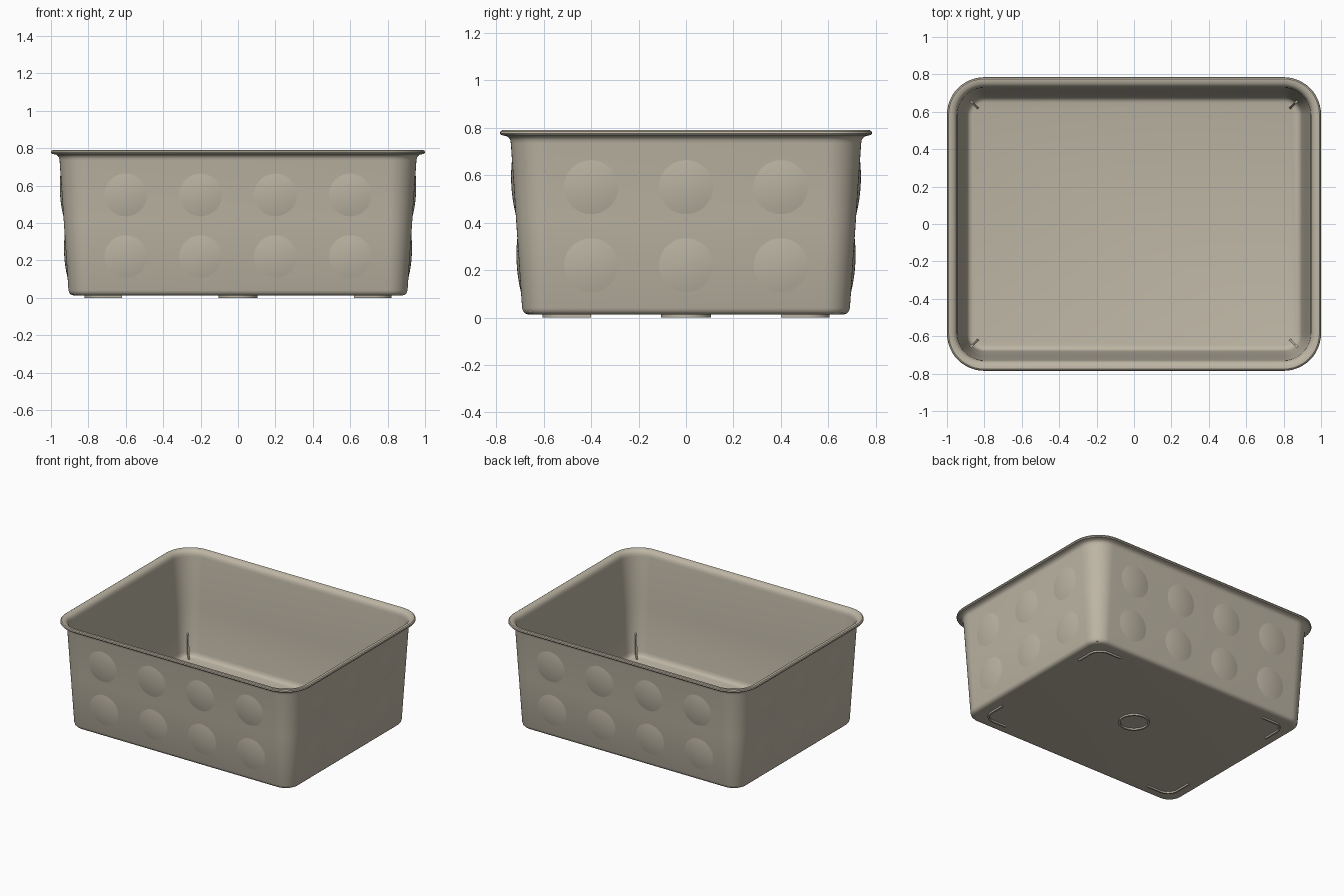
import bpy, bmesh, math
from mathutils import Matrix, Vector

if "Cube" in bpy.data.objects:
    bpy.data.objects.remove(bpy.data.objects["Cube"])

mat = bpy.data.materials.new("warm grey plastic")
mat.diffuse_color = (0.51, 0.465, 0.375, 1)
mat.use_nodes = True
mat.node_tree.nodes["Principled BSDF"].inputs["Base Color"].default_value = mat.diffuse_color

HX, HY, R = 1.0, 0.785, 0.2   # rim half sizes and corner radius


def finish(name, bm, angle=40):
    bmesh.ops.recalc_face_normals(bm, faces=bm.faces)
    me = bpy.data.meshes.new(name)
    bm.to_mesh(me)
    bm.free()
    me.materials.append(mat)
    ob = bpy.data.objects.new(name, me)
    bpy.context.collection.objects.link(ob)
    bpy.ops.object.select_all(action='DESELECT')
    ob.select_set(True)
    bpy.context.view_layer.objects.active = ob
    bpy.ops.object.shade_smooth_by_angle(angle=math.radians(angle))
    return ob


def rounded_rect(d, n=12):
    """Outline inset by d from the rim."""
    r = R - d
    cx, cy = HX - R, HY - R
    pts = []
    for q, (sx, sy) in enumerate([(1, 1), (-1, 1), (-1, -1), (1, -1)]):
        for i in range(n + 1):
            a = math.pi / 2 * (q + i / n)
            pts.append((sx * cx + r * math.cos(a), sy * cy + r * math.sin(a)))
    return pts


# Tub shell: (inset, height) profile from underside, over the rim, to the inner floor
profile = [(0.13, 0.012), (0.118, 0.013), (0.106, 0.018), (0.098, 0.027), (0.0935, 0.04),
           (0.069, 0.4), (0.046, 0.735), (0.044, 0.748), (0.038, 0.758), (0.028, 0.765),
           (0.014, 0.768), (0.005, 0.770), (0.0, 0.777), (0.002, 0.785), (0.009, 0.79),
           (0.02, 0.789), (0.035, 0.785), (0.046, 0.776), (0.053, 0.763), (0.056, 0.745),
           (0.080, 0.4), (0.104, 0.065), (0.109, 0.045), (0.119, 0.032), (0.135, 0.027)]
bm = bmesh.new()
rings = [[bm.verts.new((x, y, z)) for x, y in rounded_rect(d)] for d, z in profile]
for a, b in zip(rings, rings[1:]):
    for i in range(len(a)):
        j = (i + 1) % len(a)
        bm.faces.new((a[i], a[j], b[j], b[i]))
bm.faces.new(rings[0])
bm.faces.new(rings[-1])
finish("tub", bm)


# Shallow round bumps on the four walls
def add_bump(bm, matrix, rad=0.12, h=0.011, segs=40, steps=6):
    prev = None
    for k in range(steps):
        r = rad * (1 - k / steps)
        z = h * (1 - (r / rad) ** 2) - 0.001
        ring = [bm.verts.new(matrix @ Vector((r * math.cos(2 * math.pi * i / segs),
                                              r * math.sin(2 * math.pi * i / segs), z)))
                for i in range(segs)]
        if prev:
            for i in range(segs):
                j = (i + 1) % segs
                bm.faces.new((prev[i], prev[j], ring[j], ring[i]))
        prev = ring
    top = bm.verts.new(matrix @ Vector((0, 0, h - 0.001)))
    for i in range(segs):
        bm.faces.new((prev[i], prev[(i + 1) % segs], top))


tilt = math.atan2(0.0475, 0.695)
for name, half, turn, cols in [("front_bumps", HY, 0, (-0.6, -0.2, 0.2, 0.6)),
                               ("right_bumps", HX, 90, (-0.4, 0, 0.4)),
                               ("back_bumps", HY, 180, (-0.6, -0.2, 0.2, 0.6)),
                               ("left_bumps", HX, 270, (-0.4, 0, 0.4))]:
    bm = bmesh.new()
    for u in cols:
        for z in (0.22, 0.55):
            d = 0.0935 - (z - 0.04) * 0.0475 / 0.695
            m = (Matrix.Rotation(math.radians(turn), 4, 'Z')
                 @ Matrix.Translation((u, -(half - d), z))
                 @ Matrix.Rotation(math.pi / 2 + tilt, 4, 'X'))
            add_bump(bm, m)
    finish(name, bm)


# Raised strips under the base
def add_strip(bm, inner, outer, z0, z1, closed):
    cs = []
    for (ax, ay), (bx, by) in zip(inner, outer):
        cs.append([bm.verts.new(p) for p in ((ax, ay, z0), (bx, by, z0), (bx, by, z1), (ax, ay, z1))])
    n = len(cs)
    for i in range(n if closed else n - 1):
        a, b = cs[i], cs[(i + 1) % n]
        for k in range(4):
            l = (k + 1) % 4
            bm.faces.new((a[k], a[l], b[l], b[k]))
    if not closed:
        bm.faces.new(cs[0])
        bm.faces.new(cs[-1])


def arc(cx, cy, r, a0, a1, n):
    return [(cx + r * math.cos(a0 + (a1 - a0) * i / n),
             cy + r * math.sin(a0 + (a1 - a0) * i / n)) for i in range(n + 1)]


bm = bmesh.new()
add_strip(bm, arc(0, 0, 0.092, 0, 2 * math.pi, 48)[:-1],
          arc(0, 0, 0.105, 0, 2 * math.pi, 48)[:-1], 0, 0.016, True)
finish("base_ring", bm)


def corner_path(r):
    c = arc(0.73, 0.515, r, 0, math.pi / 2, 10)
    return [(0.73 + r, 0.4)] + c + [(0.62, 0.515 + r)]


signs = [(sx, sy) for sx in (-1, 1) for sy in (-1, 1)]
bm = bmesh.new()
for sx, sy in signs:
    add_strip(bm, [(x * sx, y * sy) for x, y in corner_path(0.078)],
              [(x * sx, y * sy) for x, y in corner_path(0.09)], 0, 0.016, False)
finish("base_corner_feet", bm)

# Thin upright ribs inside the four corners
bm = bmesh.new()
for sx, sy in signs:
    cx, cy = sx * (HX - R), sy * (HY - R)
    u = Vector((sx, sy, 0)).normalized()
    v = Vector((-u.y, u.x, 0)) * 0.005
    sides = []
    for s in (-1, 1):
        sides.append([bm.verts.new(Vector((cx, cy, 0)) + u * t + v * s + Vector((0, 0, z)))
                      for t, z in ((0.045, 0.02), (0.1, 0.02), (0.115, 0.2), (0.085, 0.19))])
    a, b = sides
    bm.faces.new(a)
    bm.faces.new(b)
    for k in range(4):
        l = (k + 1) % 4
        bm.faces.new((a[k], a[l], b[l], b[k]))
finish("inner_corner_ribs", bm)
